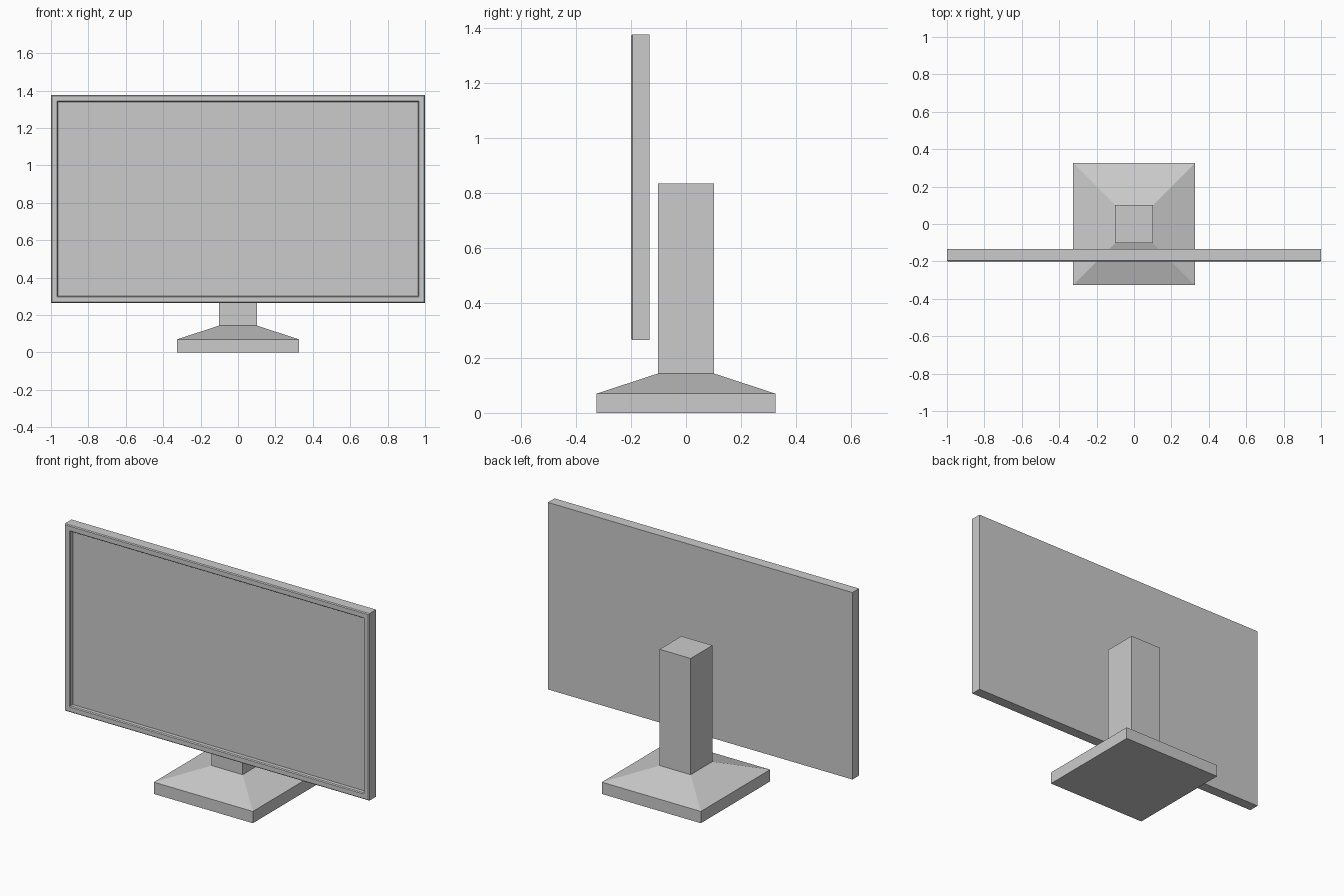
import bpy, bmesh
from mathutils import Vector, Matrix

if "Cube" in bpy.data.objects:
    bpy.data.objects.remove(bpy.data.objects["Cube"])


def box(lo, hi):
    lo, hi = Vector(lo), Vector(hi)
    bm = bmesh.new()
    mat = Matrix.Translation((lo + hi) / 2) @ Matrix.Diagonal((*(hi - lo), 1))
    bmesh.ops.create_cube(bm, size=1, matrix=mat)
    return bm


def facing(bm, direction):
    bm.normal_update()
    return max(bm.faces, key=lambda f: f.normal.dot(Vector(direction)))


def step(bm, face, thickness, move):
    """Inset a face, then shift it to form a chamfer, rim or wall."""
    bmesh.ops.inset_region(bm, faces=[face], thickness=thickness, use_even_offset=True)
    bmesh.ops.translate(bm, verts=face.verts[:], vec=move)
    bm.normal_update()


def finish(bm, name):
    mesh = bpy.data.meshes.new(name)
    bm.to_mesh(mesh)
    bm.free()
    obj = bpy.data.objects.new(name, mesh)
    bpy.context.collection.objects.link(obj)


# Screen: chamfered bezel around a recessed display
C = 0.005
bm = box((-1, -0.2 + C, 0.265), (1, -0.133, 1.375))
front = facing(bm, (0, -1, 0))
step(bm, front, C, (0, -C, 0))
step(bm, front, 0.027, (0, 0, 0))
step(bm, front, C, (0, C, 0))
step(bm, front, 0, (0, 0.022, 0))
finish(bm, "screen")

# Stand: square foot, sloped shoulder, upright column
B, N = 0.325, 0.102
bm = box((-B, -B, 0), (B, B, 0.07))
top = facing(bm, (0, 0, 1))
step(bm, top, B - N, (0, 0, 0.073))
step(bm, top, 0, (0, 0, 0.69))
finish(bm, "stand")
